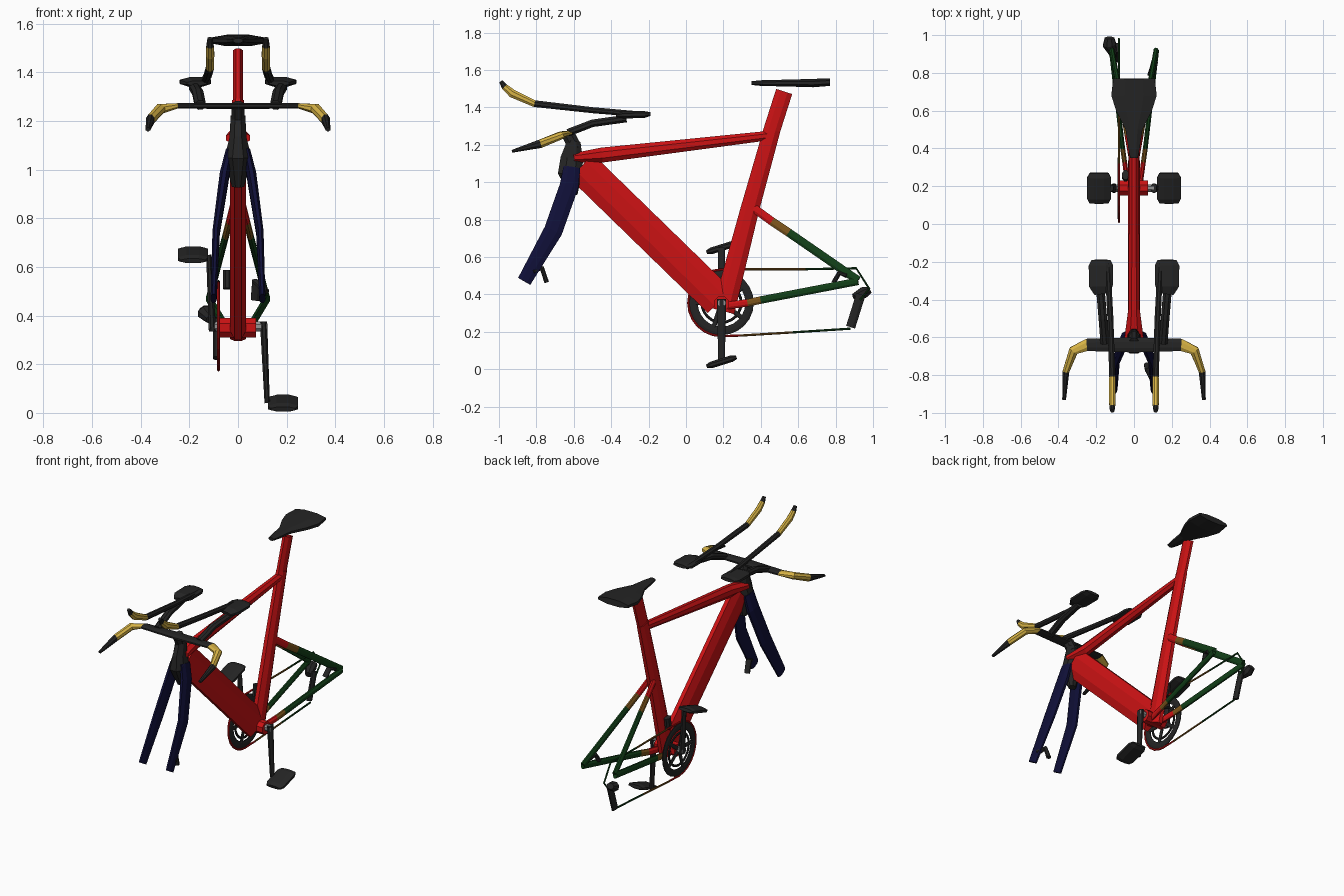
import bpy, bmesh, math
from mathutils import Vector

cube = bpy.data.objects.get("Cube")
if cube:
    bpy.data.objects.remove(cube, do_unlink=True)

PALETTE = {
    "red": (0.6, 0.006, 0.007), "black": (0.018, 0.018, 0.018),
    "gold": (0.68, 0.45, 0.06), "green": (0.006, 0.05, 0.009),
    "navy": (0.005, 0.005, 0.04), "bronze": (0.2, 0.09, 0.012),
    "grey": (0.3, 0.3, 0.3),
}


def make_material(name, colour):
    material = bpy.data.materials.new(name)
    material.use_nodes = True
    rgba = (*colour, 1)
    material.diffuse_color = rgba
    material.node_tree.nodes["Principled BSDF"].inputs["Base Color"].default_value = rgba
    return material


MATERIALS = {name: make_material(name, colour) for name, colour in PALETTE.items()}
SIDEWAYS, UPRIGHT = Vector((1, 0, 0)), Vector((0, 0, 1))


def tube(name, path, sizes, colours, across=SIDEWAYS, sides=8, closed=False):
    """Loft a faceted section along a path; sizes are (along 'across', other way)."""
    path = [Vector(point) for point in path]
    count = len(path)
    if isinstance(sizes, tuple):
        sizes = [sizes] * count
    if isinstance(colours, str):
        colours = [colours] * count
    mesh = bpy.data.meshes.new(name)
    used = list(dict.fromkeys(colours))
    for colour in used:
        mesh.materials.append(MATERIALS[colour])
    bm = bmesh.new()
    rings = []
    flat_fit = math.cos(math.pi / sides)
    for i, (point, (width, depth)) in enumerate(zip(path, sizes)):
        if closed:
            before, after = path[i - 1], path[(i + 1) % count]
        else:
            before, after = path[max(i - 1, 0)], path[min(i + 1, count - 1)]
        tangent = (after - before).normalized()
        u = (across - tangent * across.dot(tangent)).normalized()
        v = tangent.cross(u)
        ring = []
        for k in range(sides):
            angle = math.tau * (k + 0.5) / sides
            offset = u * math.cos(angle) * width + v * math.sin(angle) * depth
            ring.append(bm.verts.new(point + offset / (2 * flat_fit)))
        rings.append(ring)
    for i in range(count if closed else count - 1):
        start, end = rings[i], rings[(i + 1) % count]
        for k in range(sides):
            n = (k + 1) % sides
            face = bm.faces.new((start[k], start[n], end[n], end[k]))
            face.material_index = used.index(colours[i])
    if not closed:
        bm.faces.new(rings[0][::-1])
        last = bm.faces.new(rings[-1])
        last.material_index = used.index(colours[count - 2])
    bmesh.ops.recalc_face_normals(bm, faces=bm.faces[:])
    bm.to_mesh(mesh)
    bm.free()
    obj = bpy.data.objects.new(name, mesh)
    bpy.context.scene.collection.objects.link(obj)
    return obj


def pair(name, path, sizes, colours, across=SIDEWAYS):
    """Build the same part on the left (+x) and right (-x)."""
    for side, sign in (("left_", 1), ("right_", -1)):
        mirrored = [(sign * x, y, z) for x, y, z in path]
        tube(side + name, mirrored, sizes, colours, across)


# Main frame tubes
tube("down_tube", [(0, -.56, 1.085), (0, .18, .365)], (.065, .18), "red")
tube("top_tube", [(0, -.6, 1.13), (0, -.45, 1.145), (0, .45, 1.25)],
     [(.1, .05), (.06, .08), (.05, .05)], "red")
tube("seat_tube", [(0, .2, .31), (0, .34, .85), (0, .46, 1.28)],
     [(.065, .12), (.06, .1), (.05, .09)], "red")
tube("seat_post", [(0, .45, 1.25), (0, .525, 1.485)], (.04, .09), "red")
tube("bottom_bracket", [(-.075, .19, .35), (.075, .19, .35)], (.08, .08), "red", UPRIGHT)

# Rear stays fade from red to green
pair("chain_stay", [(.035, .22, .34), (.05, .33, .355), (.06, .4, .37), (.12, .92, .47)],
     (.025, .04), ["red", "bronze", "green"])
pair("seat_stay", [(.015, .35, .87), (.035, .46, .79), (.05, .55, .73), (.117, .92, .475)],
     (.025, .045), ["red", "bronze", "green"])

# Fork, crown and stem
pair("fork_blade", [(.035, -.61, 1.08), (.055, -.625, .98), (.09, -.71, .74), (.1, -.865, .47)],
     [(.03, .09), (.04, .1), (.03, .1), (.025, .075)], "navy")
tube("fork_crown", [(0, -.6, .93), (0, -.62, 1.05), (0, -.61, 1.13), (0, -.6, 1.22)],
     [(.05, .04), (.11, .13), (.07, .12), (.06, .07)], "black")
tube("stem", [(0, -.59, 1.18), (0, -.635, 1.265)], (.055, .07), "black")

# Saddle
tube("saddle",
     [(0, .35, 1.53), (0, .4, 1.53), (0, .5, 1.53), (0, .6, 1.53), (0, .68, 1.53), (0, .77, 1.535)],
     [(.04, .02), (.06, .03), (.09, .035), (.19, .04), (.24, .045), (.22, .04)], "black")

# Handlebar with gold grips and brake levers
pair("base_bar",
     [(0, -.64, 1.262), (.25, -.64, 1.262), (.32, -.67, 1.25), (.36, -.78, 1.205), (.37, -.93, 1.165)],
     [(.025, .08), (.022, .065), (.04, .05), (.045, .035), (.015, .02)],
     ["black", "gold", "gold", "black"], UPRIGHT)
pair("extension_bar",
     [(.14, -.21, 1.36), (.125, -.5, 1.385), (.115, -.81, 1.42),
      (.115, -.93, 1.475), (.115, -.97, 1.51), (.115, -.99, 1.54)],
     [(.03, .03), (.032, .032), (.032, .036), (.035, .045), (.03, .035), (.02, .02)],
     ["black", "black", "gold", "gold", "black"])
pair("pad_support", [(.155, -.63, 1.265), (.165, -.5, 1.315), (.18, -.32, 1.34)],
     (.045, .04), "black")
pair("arm_pad", [(.17, -.37, 1.355), (.175, -.33, 1.36), (.175, -.22, 1.362), (.175, -.19, 1.365)],
     [(.08, .02), (.125, .04), (.13, .035), (.1, .02)], "black")

# Axle, cranks and pedals
CENTRE_Y, CENTRE_Z = .19, .355
pair("axle", [(.07, CENTRE_Y, CENTRE_Z), (.12, CENTRE_Y, CENTRE_Z)], (.04, .04), "grey", UPRIGHT)
for side, sign, pedal_z in (("left_", 1, .04), ("right_", -1, .65)):
    direction = math.copysign(1, pedal_z - CENTRE_Z)
    tube(side + "crank",
         [(sign * .105, CENTRE_Y, CENTRE_Z - direction * .02),
          (sign * .12, CENTRE_Y, pedal_z)],
         [(.03, .05), (.022, .035)], "black")
    tube(side + "pedal",
         [(sign * .185, CENTRE_Y + step * .08, pedal_z + step * .025) for step in (-1, -.7, .7, 1)],
         [(.1, .02), (.125, .036), (.125, .036), (.1, .02)], "black")

# Chainring with spokes
RING_X = -.08


def on_ring(radius, angle):
    return (RING_X, CENTRE_Y + radius * math.cos(angle), CENTRE_Z + radius * math.sin(angle))


circle = [math.tau * i / 24 for i in range(24)]
tube("chainring", [on_ring(.15, angle) for angle in circle], (.014, .045), "black", closed=True)
tube("inner_ring", [on_ring(.105, angle) for angle in circle], (.012, .015), "black", closed=True)
for i in range(5):
    angle = math.tau * (i + .5) / 5
    tube(f"ring_spoke_{i + 1}", [on_ring(.02, angle), on_ring(.15, angle)], (.014, .025), "black")

# Chain: wraps the ring, then runs back to the derailleur
wrap = [on_ring(.178, math.pi * (.5 + i / 12)) for i in range(13)]
tube("chain_wrap", wrap, (.012, .012), "red")
tube("upper_chain", [wrap[0], (RING_X, .32, .535), (RING_X, .64, .535), (RING_X, .91, .54),
                     (RING_X, .98, .43), (RING_X, .93, .37)],
     (.01, .012), ["red", "bronze", "green", "green", "green"])
tube("lower_chain", [wrap[-1], (RING_X, .29, .18), (RING_X, .57, .197), (RING_X, .88, .217)],
     (.01, .012), ["red", "bronze", "green"])

# Derailleurs and wheel levers
tube("rear_derailleur", [(-.11, .9, .385), (-.13, .95, .41), (-.13, .985, .425)],
     [(.04, .04), (.07, .06), (.05, .035)], "black")
tube("derailleur_cage", [(RING_X - .01, .935, .4), (RING_X - .01, .88, .225)], (.025, .05), "black")
tube("front_derailleur", [(-.045, .25, .51), (-.045, .26, .585)], (.035, .05), "black")
tube("front_lever", [(.1, -.82, .52), (.075, -.77, .54), (.07, -.745, .465)], (.035, .025), "black")
tube("rear_lever", [(.11, .86, .5), (.1, .82, .515), (.09, .79, .465)], (.035, .025), "black")
